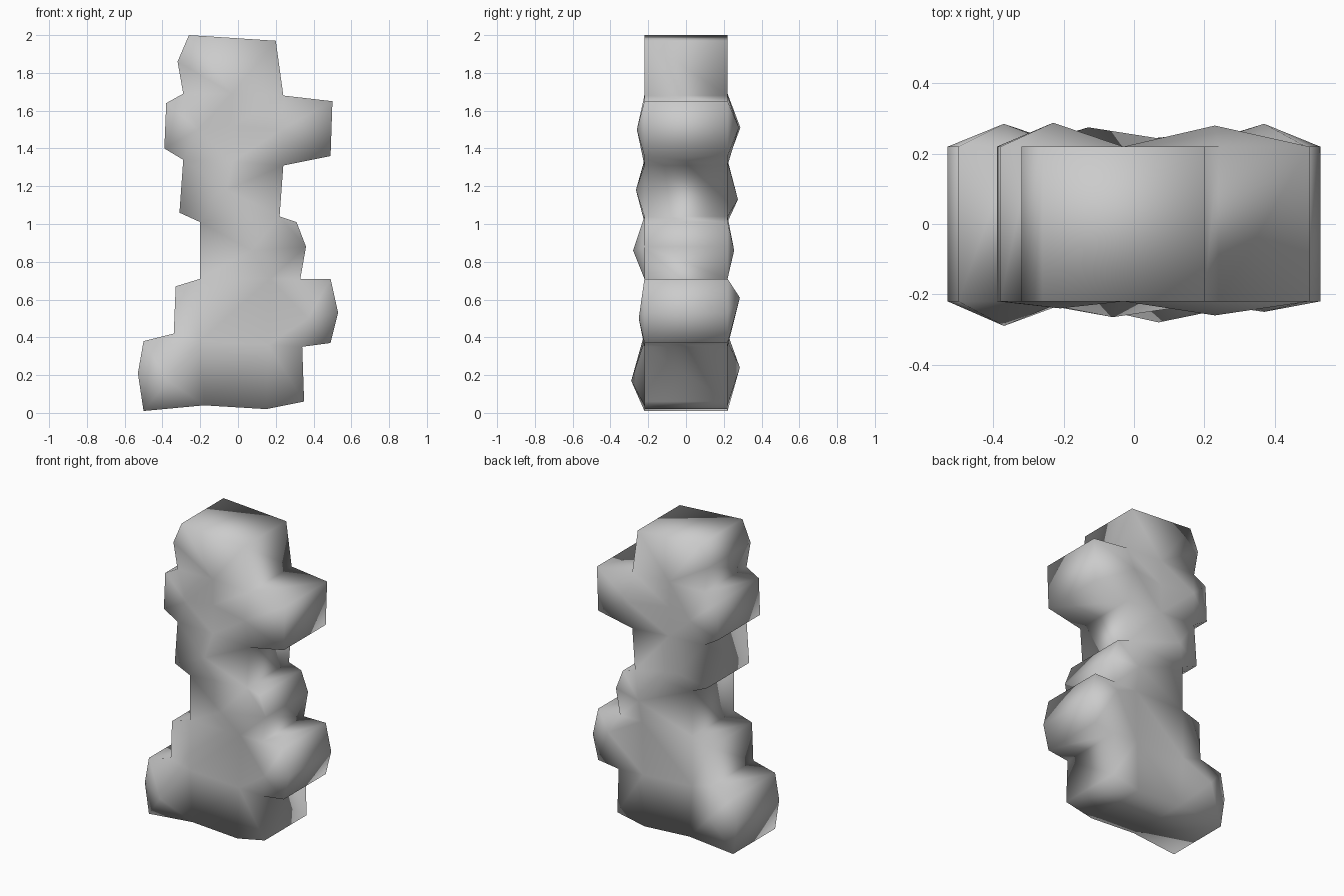
import bpy
import bmesh
from mathutils import Vector
from mathutils.geometry import delaunay_2d_cdt

cube = bpy.data.objects.get("Cube")
if cube:
    bpy.data.objects.remove(cube, do_unlink=True)

# Half thickness at the rim
HALF = 0.22

# Silhouette (x, z), clockwise from the top left corner
outline = [
    (-0.26, 2.0), (0.20, 1.97), (0.24, 1.68), (0.50, 1.65), (0.49, 1.36),
    (0.24, 1.31), (0.22, 1.04), (0.31, 1.01), (0.36, 0.88), (0.33, 0.71),
    (0.49, 0.71), (0.53, 0.53), (0.49, 0.37), (0.34, 0.35), (0.35, 0.06),
    (0.15, 0.02), (-0.18, 0.04), (-0.50, 0.01), (-0.53, 0.21), (-0.50, 0.38),
    (-0.34, 0.42), (-0.33, 0.67), (-0.20, 0.71), (-0.20, 1.01), (-0.31, 1.06),
    (-0.29, 1.34), (-0.39, 1.40), (-0.38, 1.64), (-0.29, 1.69), (-0.32, 1.86),
]

# Raised points (x, z, depth) on each side
front_bumps = [
    (-0.37, 0.17, 0.29), (0.37, 0.50, 0.25), (0.07, 0.86, 0.28),
    (-0.06, 1.18, 0.265), (0.23, 1.50, 0.26), (-0.21, 1.50, 0.24),
]
back_bumps = [
    (-0.37, 0.24, 0.285), (0.37, 0.61, 0.285), (0.17, 0.86, 0.255),
    (-0.13, 1.13, 0.275), (0.23, 1.51, 0.28), (-0.23, 1.51, 0.288),
]

# Valley lines between the lumps, at rim depth
valleys = [
    [(0.24, 1.68), (-0.03, 1.69), (-0.29, 1.69)],
    [(0.24, 1.31), (-0.03, 1.33), (-0.29, 1.34)],
    [(-0.03, 1.69), (-0.03, 1.52), (-0.03, 1.33)],
    [(0.22, 1.04), (-0.20, 1.01)],
    [(0.33, 0.71), (0.17, 0.71), (-0.20, 0.71)],
    [(0.17, 0.71), (0.16, 0.36), (0.34, 0.35)],
    [(0.16, 0.36), (-0.20, 0.38), (-0.34, 0.42)],
    [(-0.20, 0.38), (-0.18, 0.04)],
]


def add_side(bm, rim, bumps, sign):
    """Triangulate one lumpy face of the body and join it to its rim."""
    points = list(outline)
    depths = [HALF] * len(points)
    for x, z, depth in bumps:
        points.append((x, z))
        depths.append(depth)
    edges = []
    for line in valleys:
        for p in line:
            if p not in points:
                points.append(p)
                depths.append(HALF)
        ids = [points.index(p) for p in line]
        edges += list(zip(ids, ids[1:]))
    border = list(reversed(range(len(outline))))
    coords, _, tris, origin, _, _ = delaunay_2d_cdt(
        [Vector(p) for p in points], edges, [border], 1, 1e-5)
    verts = []
    for co, source in zip(coords, origin):
        i = source[0] if source else None
        if i is not None and i < len(rim):
            verts.append(rim[i])
        else:
            depth = HALF if i is None else depths[i]
            verts.append(bm.verts.new((co.x, sign * depth, co.y)))
    for tri in tris:
        bm.faces.new([verts[i] for i in tri])


# One closed body: two lumpy sides and a straight rim
bm = bmesh.new()
front_rim = [bm.verts.new((x, -HALF, z)) for x, z in outline]
back_rim = [bm.verts.new((x, HALF, z)) for x, z in outline]
add_side(bm, front_rim, front_bumps, -1)
add_side(bm, back_rim, back_bumps, 1)
for i in range(len(outline)):
    j = (i + 1) % len(outline)
    bm.faces.new((front_rim[i], front_rim[j], back_rim[j], back_rim[i]))
bmesh.ops.recalc_face_normals(bm, faces=bm.faces)
for face in bm.faces:
    face.smooth = True

mesh = bpy.data.meshes.new("rock_pillar")
bm.to_mesh(mesh)
bm.free()
body = bpy.data.objects.new("rock_pillar", mesh)
bpy.context.collection.objects.link(body)

# Plain grey stone
grey = bpy.data.materials.new("stone_grey")
grey.use_nodes = True
colour = (0.6, 0.6, 0.6, 1)
grey.diffuse_color = colour
grey.node_tree.nodes["Principled BSDF"].inputs["Base Color"].default_value = colour
mesh.materials.append(grey)
